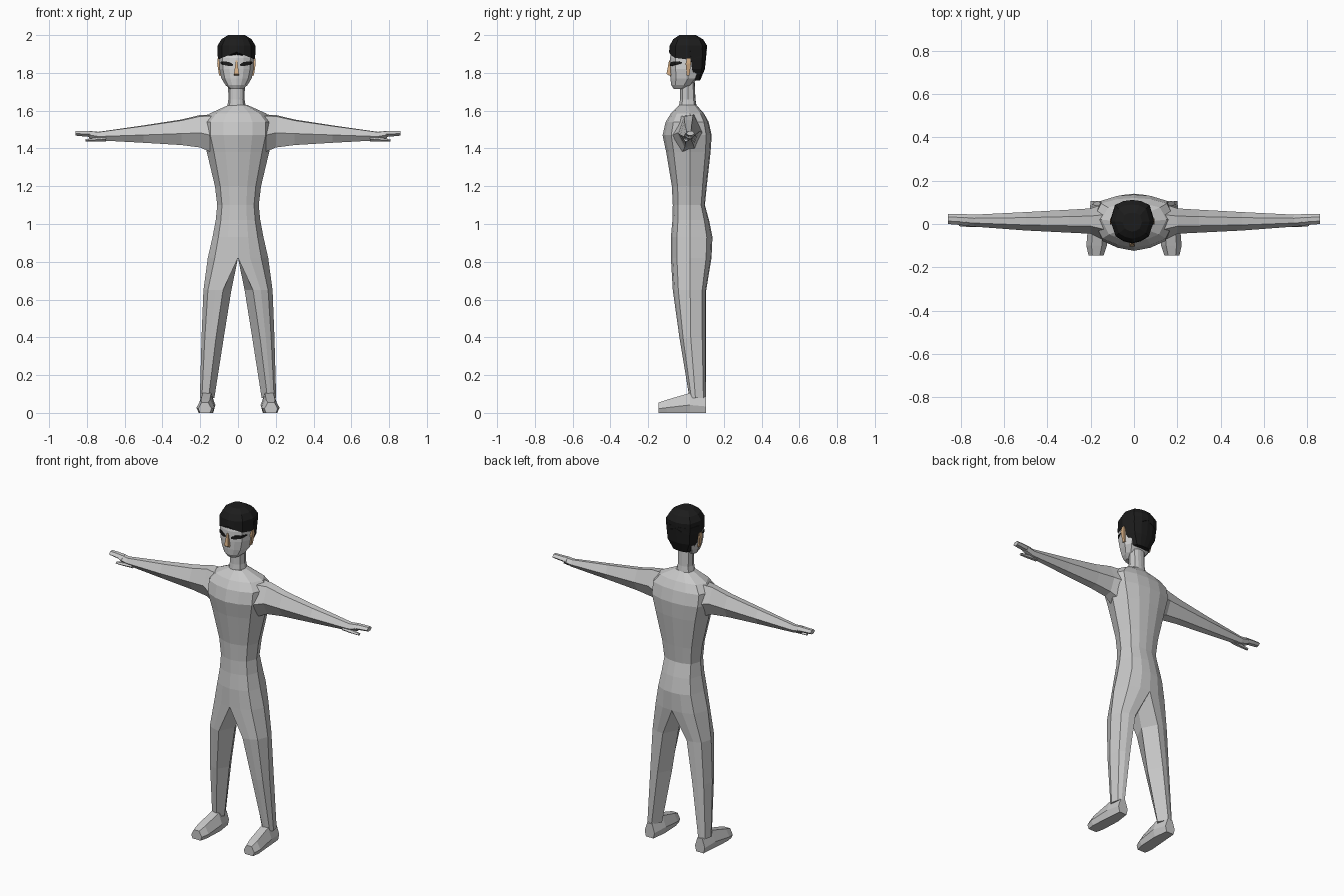
import bpy
import bmesh
from mathutils import Vector

default_cube = bpy.data.objects.get("Cube")
if default_cube:
    bpy.data.objects.remove(default_cube, do_unlink=True)


def make_material(name, colour):
    material = bpy.data.materials.new(name)
    material.use_nodes = True
    rgba = (*colour, 1.0)
    material.diffuse_color = rgba
    shader = material.node_tree.nodes["Principled BSDF"]
    shader.inputs["Base Color"].default_value = rgba
    shader.inputs["Roughness"].default_value = 0.8
    return material


body_grey = make_material("body grey", (0.58, 0.58, 0.58))
face_grey = make_material("face grey", (0.66, 0.66, 0.66))
hair_black = make_material("hair black", (0.012, 0.012, 0.012))
skin_tan = make_material("skin tan", (0.66, 0.42, 0.23))


def loft(name, rings, material):
    """Skin a closed, capped mesh over rings with equal point counts."""
    bm = bmesh.new()
    loops = [[bm.verts.new(point) for point in ring] for ring in rings]
    count = len(loops[0])
    for low, high in zip(loops, loops[1:]):
        for i in range(count):
            j = (i + 1) % count
            bm.faces.new((low[i], low[j], high[j], high[i]))
    bm.faces.new(loops[0])
    bm.faces.new(loops[-1])
    bmesh.ops.recalc_face_normals(bm, faces=bm.faces)
    mesh = bpy.data.meshes.new(name)
    bm.to_mesh(mesh)
    bm.free()
    mesh.materials.append(material)
    obj = bpy.data.objects.new(name, mesh)
    bpy.context.collection.objects.link(obj)
    return obj


# Half outline from front centre to back centre, in unit width and depth
HALF = [(0, -1), (.4, -.9), (.77, -.68), (1, 0), (.8, .75), (.4, .95), (0, 1)]
FULL = HALF + [(-u, v) for u, v in reversed(HALF[1:-1])]


def depth(v, front, mid, back):
    return mid + v * (mid - front if v < 0 else back - mid)


def section(z, width, front, mid, back, centre=0.0):
    return [Vector((centre + u * width, depth(v, front, mid, back), z))
            for u, v in FULL]


def box_ring(x0, x1, y0, y1, z):
    return [(x0, y0, z), (x1, y0, z), (x1, y1, z), (x0, y1, z)]


# Torso: height, half width, front, middle, back
torso = [
    (.82, .16, -.08, .02, .135),
    (.93, .135, -.08, .02, .14),
    (1.02, .118, -.072, .02, .122),
    (1.1, .11, -.07, .02, .1),
    (1.2, .122, -.075, .02, .11),
    (1.38, .165, -.105, .02, .13),
    (1.47, .19, -.124, .02, .136),
    (1.54, .19, -.108, .02, .12),
    (1.585, .15, -.08, .02, .095),
    (1.63, .05, -.035, .01, .055),
]
loft("torso", [section(*row) for row in torso], body_grey)

# Neck and head, set slightly off the centre line
HEAD_X = -.008
neck = [(1.6, .052, -.04, .01, .06), (1.66, .043, -.032, .01, .05),
        (1.78, .045, -.03, .01, .045)]
loft("neck", [section(*row, HEAD_X) for row in neck], body_grey)
head = [
    (1.715, .035, -.065, -.03, .0),
    (1.735, .058, -.078, -.01, .03),
    (1.77, .08, -.083, .01, .06),
    (1.82, .093, -.085, .01, .085),
    (1.88, .095, -.085, .01, .09),
    (1.95, .085, -.07, .01, .085),
]
loft("head", [section(*row, HEAD_X) for row in head], face_grey)

# Hair: a cap with a fringe that dips at the temples, and the back of the head
cap = [
    (1.91, .099, -.09, .012, .109),
    (1.945, .1, -.086, .012, .111),
    (1.978, .08, -.068, .012, .09),
    (2.0, .045, -.035, .01, .052),
]
cap_rings = [section(*row, HEAD_X) for row in cap]
for point in cap_rings[0]:
    point.z -= .4 * abs(point.x - HEAD_X)
loft("hair_cap", cap_rings, hair_black)
hair_back = [(1.76, .055, .048, .05, .075), (1.82, .09, .03, .032, .1),
             (1.92, .1, .02, .022, .11)]
loft("hair_back", [section(*row, HEAD_X) for row in hair_back], hair_black)

# Nose
nose = [(.012, -.07, -.088, 1.785), (.013, -.07, -.103, 1.795),
        (.004, -.07, -.09, 1.865)]
loft("nose", [box_ring(HEAD_X - w, HEAD_X + w, back, tip, z)
              for w, back, tip, z in nose], skin_tan)


def face_y(u):
    """Front surface of the head at a given fraction of its half width."""
    for (u0, v0), (u1, v1) in zip(HALF, HALF[1:4]):
        if u <= u1:
            v = v0 + (v1 - v0) * (u - u0) / (u1 - u0)
            return depth(v, -.085, .01, .09)


for side, label in ((1, "left"), (-1, "right")):
    # Eye: a thin dark plate wrapped on the face
    eye = []
    for u, low, high in ((.2, 1.838, 1.846), (.4, 1.836, 1.858),
                         (.77, 1.843, 1.861), (.88, 1.85, 1.858)):
        x = HEAD_X + side * u * .096
        y = face_y(u)
        eye.append([(x, y - .004, low), (x, y - .004, high),
                    (x, y + .003, high), (x, y + .003, low)])
    loft(label + "_eye", eye, hair_black)

    # Ear
    ear = [(.082, .092, .004, .018, 1.785), (.085, .102, -.002, .026, 1.85),
           (.085, .1, .004, .024, 1.875)]
    loft(label + "_ear", [box_ring(HEAD_X + side * a, HEAD_X + side * b,
                                   y0, y1, z)
                          for a, b, y0, y1, z in ear], skin_tan)

    # Leg: height, inner x, outer x, front, middle, back, inner bevel
    leg = [
        (.82, 0, .16, -.08, .02, .135, 0),
        (.65, .035, .183, -.07, .022, .107, .3),
        (.4, .075, .193, -.035, .025, .106, .35),
        (.08, .125, .202, .018, .05, .106, .4),
    ]
    leg_rings = []
    for z, inner, outer, front, mid, back, bevel in leg:
        span = outer - inner
        ring = [(side * (inner + span * (bevel + u * (1 - bevel))),
                 depth(v, front, mid, back), z) for u, v in HALF]
        leg_rings.append(ring + [(side * inner, mid, z)])
    loft(label + "_leg", leg_rings, body_grey)

    # Foot: depth, inner x, outer x, top height
    foot_rings = []
    for y, inner, outer, top in ((.107, .135, .2, .085), (.02, .12, .21, .105),
                                 (-.1, .125, .22, .07), (-.145, .14, .21, .055)):
        bevel = (outer - inner) * .25
        outline = [(inner + bevel / 2, 0), (outer - bevel / 2, 0),
                   (outer, top * .4), (outer - bevel, top),
                   (inner + bevel, top), (inner, top * .4)]
        foot_rings.append([(side * x, y, z) for x, z in outline])
    loft(label + "_foot", foot_rings, body_grey)

    # Arm, fingers and thumb: x, front, back, bottom, top
    limbs = {
        "arm": [(.12, -.085, .1, 1.37, 1.58), (.2, -.045, .072, 1.405, 1.577),
                (.3, -.04, .066, 1.418, 1.553), (.5, -.03, .055, 1.43, 1.522),
                (.74, -.012, .043, 1.443, 1.488), (.79, -.008, .045, 1.455, 1.493)],
        "fingers": [(.77, -.008, .045, 1.46, 1.492), (.82, -.003, .046, 1.464, 1.493),
                    (.86, 0, .045, 1.468, 1.493)],
        "thumb": [(.7, -.014, .025, 1.438, 1.465), (.76, -.014, .018, 1.437, 1.456),
                  (.808, -.01, .01, 1.437, 1.449)],
    }
    for part, rows in limbs.items():
        rings = []
        for x, front, back, low, high in rows:
            centre, half = (front + back) / 2, (back - front) / 2
            outline = [(-1, .45), (-.35, 0), (.45, .06), (1, .5),
                       (.4, 1), (-.4, .96)]
            rings.append([(side * x, centre + u * half, low + t * (high - low))
                          for u, t in outline])
        loft(label + "_" + part, rings, body_grey)
